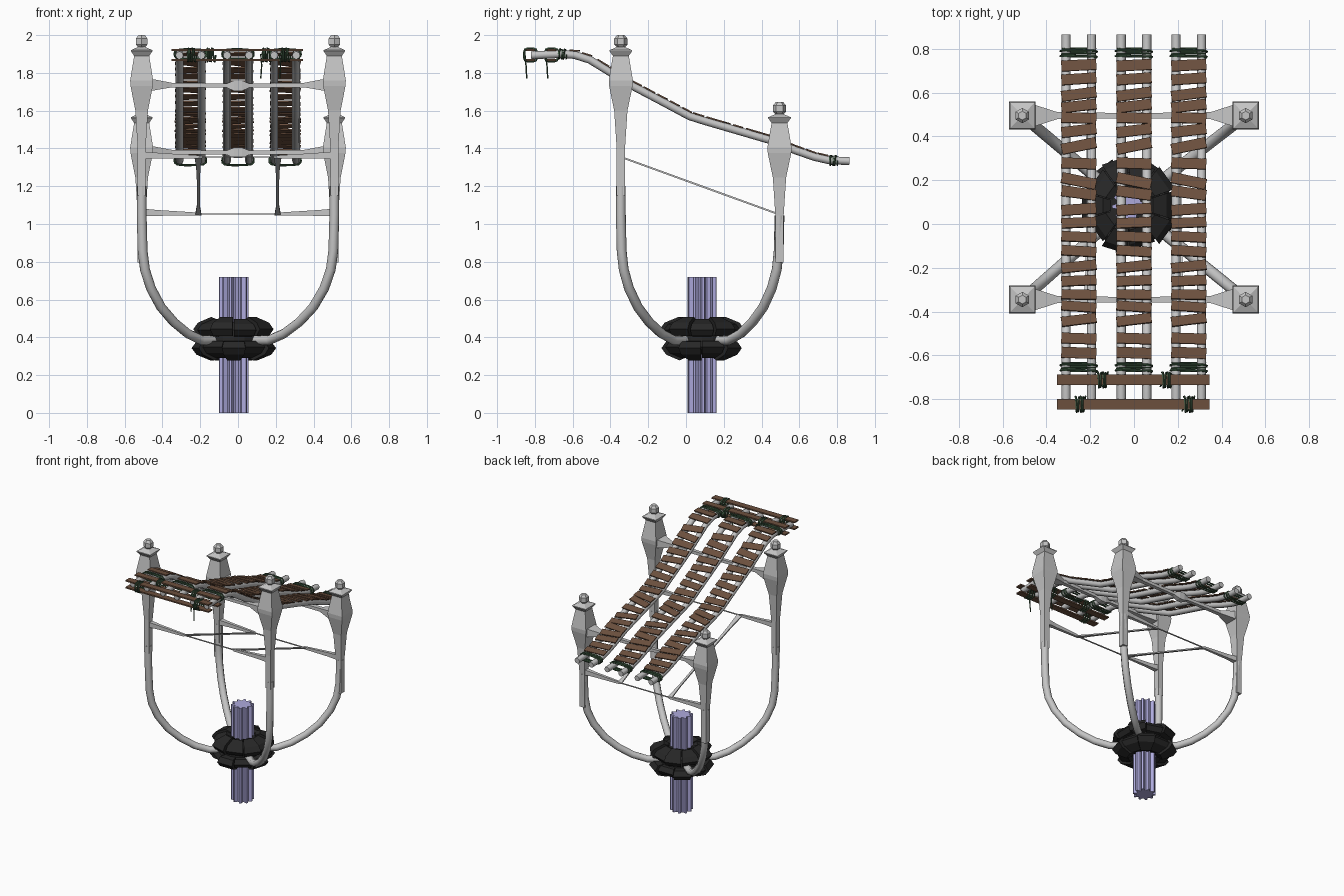
import bpy, math
from mathutils import Vector as V

cube = bpy.data.objects.get("Cube")
if cube:
    bpy.data.objects.remove(cube, do_unlink=True)


def material(name, rgb):
    m = bpy.data.materials.new(name)
    m.use_nodes = True
    m.diffuse_color = (*rgb, 1)
    m.node_tree.nodes["Principled BSDF"].inputs["Base Color"].default_value = (*rgb, 1)
    return m


GREY = material("pale grey metal", (0.56, 0.56, 0.56))
BROWN = material("brown wood", (0.15, 0.08, 0.048))
GREEN = material("green rope", (0.045, 0.095, 0.05))
BLACK = material("black hub", (0.02, 0.02, 0.02))
LILAC = material("lilac column", (0.42, 0.40, 0.72))
X, Y, Z = V((1, 0, 0)), V((0, 1, 0)), V((0, 0, 1))


def mesh(name, verts, faces, mat, smooth=False):
    me = bpy.data.meshes.new(name)
    me.from_pydata(verts, [], faces)
    me.materials.append(mat)
    ob = bpy.data.objects.new(name, me)
    bpy.context.collection.objects.link(ob)
    bpy.ops.object.select_all(action='DESELECT')
    ob.select_set(True)
    bpy.context.view_layer.objects.active = ob
    bpy.ops.object.mode_set(mode='EDIT')
    bpy.ops.mesh.select_all(action='SELECT')
    bpy.ops.mesh.normals_make_consistent(inside=False)
    bpy.ops.object.mode_set(mode='OBJECT')
    if smooth:
        bpy.ops.object.shade_smooth_by_angle(angle=math.radians(50))
    return ob


def ring(c, a, b, n=4):
    """Polygon round c spanned by half-axes a and b; four sides give a box section."""
    k, off = (math.sqrt(2), math.pi / 4) if n == 4 else (1, 0)
    return [c + k * (a * math.cos(off + math.tau * i / n) + b * math.sin(off + math.tau * i / n))
            for i in range(n)]


def loft(name, rings, mat, smooth=False):
    n = len(rings[0])
    faces = [(r * n + i, r * n + (i + 1) % n, (r + 1) * n + (i + 1) % n, (r + 1) * n + i)
             for r in range(len(rings) - 1) for i in range(n)]
    faces += [tuple(range(n)), tuple(range((len(rings) - 1) * n, len(rings) * n))]
    return mesh(name, [p for r in rings for p in r], faces, mat, smooth)


def tube(name, path, radius, mat, side, n=8, smooth=True):
    rings = []
    for i, p in enumerate(path):
        t = (path[min(i + 1, len(path) - 1)] - path[max(i - 1, 0)]).normalized()
        a = side - t * side.dot(t)
        a = a.normalized() if a.length > 0.05 else t.orthogonal().normalized()
        rings.append(ring(p, a * radius, t.cross(a) * radius, n))
    return loft(name, rings, mat, smooth)


def coil(name, c, axis, u, v, length, turns):
    """Rope wound round an axis with half-axes u and v, slightly uneven."""
    steps = turns * 16
    pts = []
    for i in range(steps + 1):
        a = math.tau * i / 16
        co, si = math.cos(a), math.sin(a)
        wob = 1 + 0.06 * math.sin(a * 0.37)
        box = (abs(co) ** 4 + abs(si) ** 4) ** -0.25
        pts.append(c + axis * length * (i / steps - 0.5 + 0.1 * math.sin(a * 0.7))
                   + (u * co + v * si) * box * wob)
    tube(name, pts, 0.0045, GREEN, axis, 5)


def box(name, c, a, b, d, mat):
    loft(name, [ring(c - d, a, b), ring(c + d, a, b)], mat)


# Fluted column
HUB = V((-0.022, 0.085, 0))
star = [V((math.cos(math.tau * i / 40), math.sin(math.tau * i / 40), 0))
        * (0.078 if i % 4 in (0, 1) else 0.056) for i in range(40)]
loft("column", [[HUB + p + Z * z for p in star] for z in (0, 0.72)], LILAC)

# Hub made of two tiers of chunky blocks round a core
MID = 0.393
loft("hub_core", [ring(HUB + Z * z, X * r, Y * r, 16) for z, r in
                  ((0.31, 0.11), (0.35, 0.15), (0.44, 0.15), (0.48, 0.11))], BLACK)
profile = [(0.085, 0.01), (0.19, 0.015), (0.215, 0.05), (0.19, 0.085), (0.12, 0.115), (0.085, 0.1)]
for tier in (1, -1):
    for k in range(10):
        ang = math.tau * (k + (0.5 if tier < 0 else 0)) / 10
        out, side = V((math.cos(ang), math.sin(ang), 0)), V((-math.sin(ang), math.cos(ang), 0))
        grow = 1 if k % 2 else 0.9
        loft("hub_block", [[HUB + out * r * grow + side * s * r * 0.29 + Z * (MID + tier * h * grow)
                            for r, h in profile] for s in (-1, 1)], BLACK)

# Four curved arms ending in flared posts with hexagonal knobs
arm_shape = [(0.2, 0.385), (0.35, 0.385), (0.5, 0.42), (0.65, 0.48), (0.79, 0.56), (0.9, 0.66),
             (0.965, 0.76), (0.99, 0.86), (1, 1.05), (1, 1.2)]
post_shape = [(-0.85, 0.022), (-0.6, 0.022), (-0.4, 0.035), (-0.27, 0.062), (-0.24, 0.064),
              (-0.11, 0.042), (-0.085, 0.06), (-0.08, 0.06), (-0.06, 0.014)]
knob_shape = [(-0.068, 0.018), (-0.05, 0.035), (-0.018, 0.035), (0, 0.02)]
ENDS = (("front", -0.345, 2.0), ("back", 0.495, 1.645))
for label, y, top in ENDS:
    for sx in (-1, 1):
        foot = V((0.51 * sx, y, 0))
        path = [HUB.lerp(foot, f) + Z * min(z, top - 0.6) for f, z in arm_shape]
        tube(label + "_arm", path, 0.026, GREY, (foot - HUB).cross(Z))
        loft(label + "_post", [ring(foot + Z * (top + z), X * h * 0.95, Y * h)
                               for z, h in post_shape], GREY)
        loft(label + "_knob", [ring(foot + Z * (top + z), Y * r, X * r, 6)
                               for z, r in knob_shape], GREY)

# Upper crossbars with flared ends and a central boss, lower bars with thin middles
upper = [(0.49, 0.05, 0.035), (0.45, 0.048, 0.03), (0.35, 0.016, 0.012), (0.06, 0.012, 0.011),
         (0.02, 0.02, 0.028)]
lower = [(0.51, 0.02, 0.02), (0.42, 0.012, 0.015), (0.21, 0.008, 0.008), (0.2, 0.004, 0.003)]
mirrored = lambda rows: [(-x, a, b) for x, a, b in rows] + rows[::-1]
for label, y, top in ENDS:
    z = top - 0.268
    loft(label + "_crossbar", [ring(V((x, y, z + 0.01 * abs(x))), Y * a, Z * b)
                               for x, a, b in mirrored(upper)], GREY)
    z = 1.355 if y < 0 else 1.052
    loft(label + "_lower_bar", [ring(V((x, y, z + 0.03 * max(0, abs(x) - 0.2))), Y * a, Z * b)
                                for x, a, b in mirrored(lower)], GREY)
for sx in (-1, 1):
    a, b = V((0.21 * sx, -0.345, 1.355)), V((0.21 * sx, 0.495, 1.05))
    loft("diagonal_strut", [ring(a.lerp(b, f), X * w, Z * 0.005) for f, w in
                            ((0, 0.02), (0.15, 0.012), (0.4, 0.008), (0.85, 0.008), (1, 0.016))], GREY)

# Ramp line in side profile
ramp = [(-0.82, 1.893), (-0.66, 1.9), (-0.59, 1.895), (-0.51, 1.87), (-0.42, 1.815), (-0.3, 1.74),
        (-0.12, 1.645), (0.02, 1.57), (0.1, 1.545), (0.45, 1.443), (0.58, 1.39), (0.68, 1.355),
        (0.76, 1.337), (0.865, 1.333)]


def on_ramp(y):
    for (y0, z0), (y1, z1) in zip(ramp, ramp[1:]):
        if y <= y1:
            t = V((0, y1 - y0, z1 - z0)).normalized()
            return V((0, y, z0 + (z1 - z0) * (y - y0) / (y1 - y0))), t, X.cross(t)


# Three ramp tracks: paired pipes, uneven slats, rope lashings at each end
slats = [(0.72, 3), (0.655, 4), (0.585, 8), (0.53, 7), (0.475, -2), (0.42, 7), (0.35, 12),
         (0.27, -2), (0.19, -12), (0.135, -8), (0.06, 4), (-0.005, 3), (-0.07, -3), (-0.135, -4),
         (-0.205, 7), (-0.27, 3), (-0.335, -1), (-0.39, -5), (-0.45, 8), (-0.53, -2), (-0.59, -2)]
for cx in (-0.252, 0, 0.25):
    for dx in (-0.058, 0.058):
        tube("ramp_pipe", [V((cx + dx, y, z)) for y, z in ramp], 0.021, GREY, X)
    for y, deg in slats:
        p, t, n = on_ramp(y)
        a = math.radians(deg)
        along, across = X * math.cos(a) + t * math.sin(a), t * math.cos(a) - X * math.sin(a)
        box("slat", p + X * cx + n * 0.023, along * 0.08, across * 0.025, n * 0.004, BROWN)
    for y in (-0.655, 0.78):
        p, t, n = on_ramp(y)
        coil("ramp_lashing", p + X * cx, t, X * 0.08, n * 0.025, 0.042, 5)

# Cross planks above and below the high end, lashed in pairs with loose rope ends
for y, spots in ((-0.712, (-0.145, 0.15)), (-0.823, (-0.247, 0.25))):
    for dz in (-0.026, 0.026):
        box("cross_plank", V((-0.003, y, 1.895 + dz)), X * 0.348, Y * 0.024, Z * 0.005, BROWN)
    for x in spots:
        c = V((x, y, 1.895))
        coil("plank_lashing", c, X, Y * 0.034, Z * 0.034, 0.044, 6)
    tail = V((spots[1] - 0.03, y - 0.03, 1.9))
    tube("loose_rope", [tail, tail + V((0.005, 0.006, -0.06)), tail + V((0, 0.01, -0.13))],
         0.004, GREEN, X, 5)
